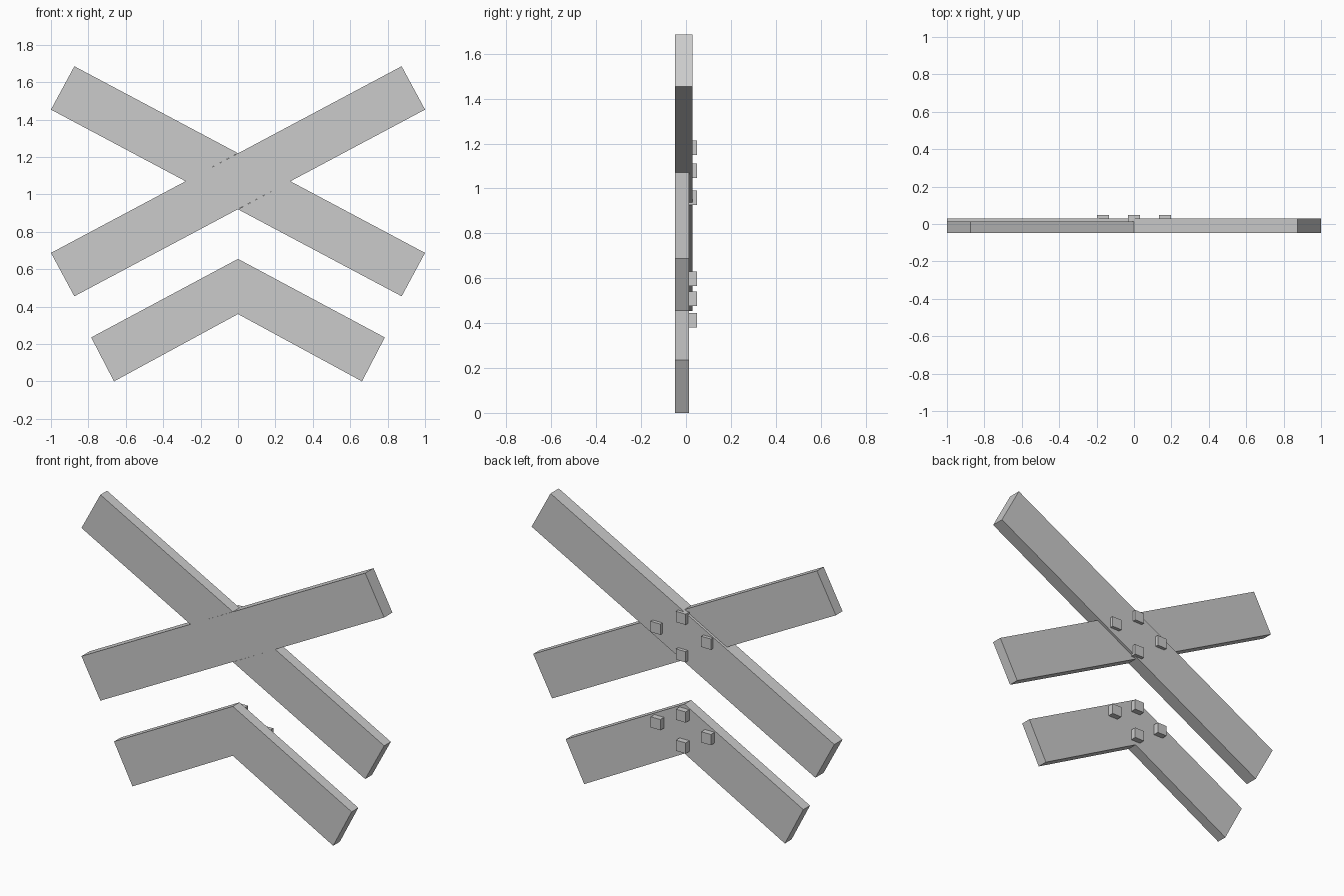
import bpy, bmesh

if "Cube" in bpy.data.objects:
    bpy.data.objects.remove(bpy.data.objects["Cube"])

FRONT, BACK_THIN, BACK_THICK, BACK_PEG = -0.049, 0.014, 0.029, 0.049
CZ = 1.07  # height of the crossing centre


def prism(name, outline, y0, y1):
    """Extrude an (x, z) outline from y0 to y1."""
    bm = bmesh.new()
    face = bm.faces.new([bm.verts.new((x, y0, z)) for x, z in outline])
    ext = bmesh.ops.extrude_face_region(bm, geom=[face])
    verts = [v for v in ext["geom"] if isinstance(v, bmesh.types.BMVert)]
    bmesh.ops.translate(bm, verts=verts, vec=(0, y1 - y0, 0))
    bmesh.ops.recalc_face_normals(bm, faces=bm.faces[:])
    mesh = bpy.data.meshes.new(name)
    bm.to_mesh(mesh)
    bm.free()
    obj = bpy.data.objects.new(name, mesh)
    bpy.context.collection.objects.link(obj)
    return obj


# Thick diagonal plank, lower left to upper right
thick = [(-0.875, 0.455), (1, 1.453), (0.875, 1.685), (-1, 0.687)]
prism("thick_plank", thick, FRONT, BACK_THICK)

# Thin crossing plank: two arms meeting the thick plank, front faces flush
arm = [(-1, 1.453), (-0.28, CZ), (0, 1.22), (-0.875, 1.685)]
prism("thin_plank_upper", arm, FRONT, BACK_THIN)
prism("thin_plank_lower", [(-x, 2 * CZ - z) for x, z in arm], FRONT, BACK_THIN)

# Half-cross chevron below
half = [(0, 0.36), (0.663, 0), (0.785, 0.235), (0, 0.655)]
chevron = half + [(-x, z) for x, z in reversed(half[1:3])]
prism("chevron", chevron, FRONT, BACK_THIN)

# Square mounting pegs on the back
r = 0.032
for group, (top, mid, low) in {"cross": (1.182, 1.078, 0.958),
                               "chevron": (0.598, 0.508, 0.413)}.items():
    for x, z in [(0, top), (-0.167, mid), (0.167, mid), (0, low)]:
        square = [(x - r, z - r), (x + r, z - r), (x + r, z + r), (x - r, z + r)]
        prism(group + "_peg", square, BACK_THIN - 0.004, BACK_PEG)
